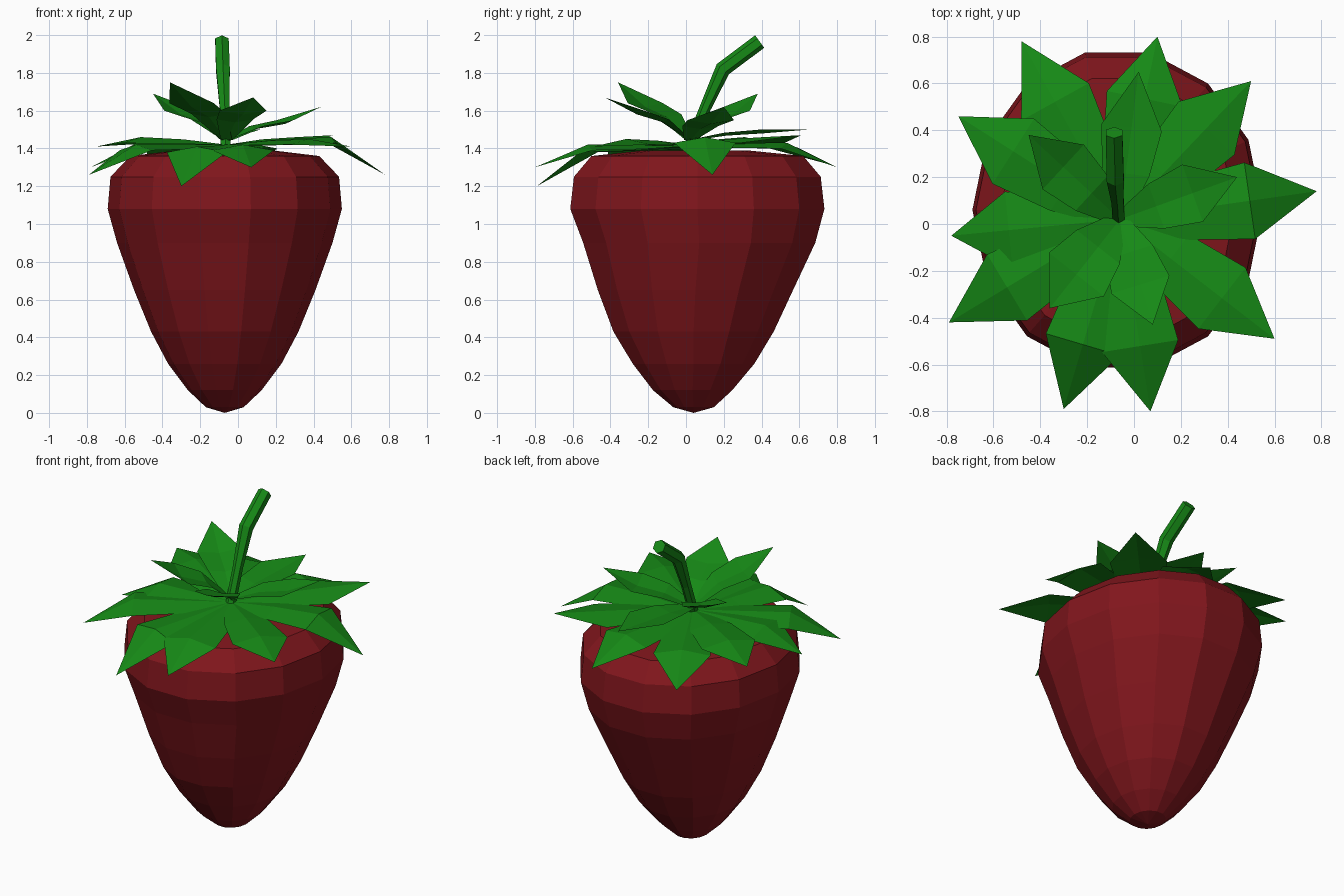
import bpy, math
from mathutils import Vector

if "Cube" in bpy.data.objects:
    bpy.data.objects.remove(bpy.data.objects["Cube"])


def material(name, rgb):
    m = bpy.data.materials.new(name)
    m.diffuse_color = (*rgb, 1)
    m.use_nodes = True
    m.node_tree.nodes["Principled BSDF"].inputs["Base Color"].default_value = m.diffuse_color
    return m


RED = material("berry_red", (0.22, 0.008, 0.012))
GREEN = material("leaf_green", (0.008, 0.25, 0.008))


def make(name, verts, faces, mat):
    me = bpy.data.meshes.new(name)
    me.from_pydata(verts, [], faces)
    me.materials.append(mat)
    ob = bpy.data.objects.new(name, me)
    bpy.context.collection.objects.link(ob)
    return ob


def loft(rings, n):
    """Side quads between consecutive rings of n vertices."""
    return [(r * n + i, r * n + (i + 1) % n, (r + 1) * n + (i + 1) % n, (r + 1) * n + i)
            for r in range(rings - 1) for i in range(n)]


# Berry body: elliptical rings (z, centre y, x radius, y radius)
PROFILE = [(0.03, 0.04, 0.10, 0.11), (0.12, 0.035, 0.195, 0.215),
           (0.26, 0.04, 0.30, 0.33), (0.43, 0.04, 0.39, 0.435),
           (0.65, 0.05, 0.48, 0.53), (0.90, 0.07, 0.57, 0.63),
           (1.08, 0.06, 0.62, 0.69), (1.25, 0.06, 0.605, 0.67),
           (1.36, 0.06, 0.50, 0.575), (1.39, 0.05, 0.25, 0.28)]
N = 14
verts = [(-0.07 + rx * math.cos(math.tau * i / N),
          cy + ry * math.sin(math.tau * i / N), z)
         for z, cy, rx, ry in PROFILE for i in range(N)]
faces = loft(len(PROFILE), N)
tip, top = len(verts), len(verts) + 1
last = (len(PROFILE) - 1) * N
verts += [(-0.07, 0.04, 0.0), (-0.07, 0.05, 1.39)]
for i in range(N):
    j = (i + 1) % N
    faces += [(j, i, tip), (last + i, last + j, top)]
make("berry", verts, faces, RED)


# Leaves: folded blade from the crown centre through a wide middle to a point
def leaf(name, tip, mid_z, half, fold, base_z=1.42, wide=0.66):
    base = Vector((-0.06, 0.02, base_z))
    end = Vector(tip)
    run = Vector((end.x - base.x, end.y - base.y, 0))
    side = Vector((-run.y, run.x, 0)).normalized()
    vs = []
    rise = mid_z - base_z
    for t, w, h in ((0.0, 0.25, 0.0), (wide * 0.5, 0.78, 0.7), (wide, 1.0, 1.0)):
        c = base + run * t + Vector((0, 0, rise * h))
        drop = Vector((0, 0, fold * w))
        vs += [c - side * half * w - drop, c, c + side * half * w - drop]
    vs.append(end)
    fs = [(0, 3, 4, 1), (1, 4, 5, 2), (3, 6, 7, 4), (4, 7, 8, 5), (6, 9, 7), (7, 9, 8)]
    make(name, vs, fs, GREEN)


# (tip x, y, z, ridge height at the widest point)
LOWER = [(0.78, 0.14, 1.26, 1.46), (0.50, 0.61, 1.47, 1.46),
         (0.10, 0.80, 1.30, 1.43), (-0.48, 0.78, 1.31, 1.43),
         (-0.75, 0.46, 1.41, 1.46), (-0.78, -0.05, 1.30, 1.43),
         (-0.79, -0.42, 1.26, 1.42), (-0.30, -0.79, 1.20, 1.41),
         (0.07, -0.80, 1.30, 1.42), (0.60, -0.49, 1.41, 1.45)]
for k, (x, y, z, mz) in enumerate(LOWER):
    leaf(f"lower_leaf_{k + 1}", (x, y, z), mz, 0.165, 0.03)

UPPER = [(-0.36, -0.36, 1.75, 1.62, 0.15), (0.08, -0.43, 1.67, 1.58, 0.13),
         (0.44, 0.20, 1.62, 1.53, 0.13), (-0.45, 0.38, 1.69, 1.58, 0.13),
         (0.02, 0.65, 1.50, 1.48, 0.13)]
for k, (x, y, z, mz, half) in enumerate(UPPER):
    leaf(f"upper_leaf_{k + 1}", (x, y, z), mz, half, -0.02, 1.44, 0.62)

# Stem: six-sided tube bent towards the back
PATH = [(Vector((-0.065, 0.02, 1.41)), 0.03, 22), (Vector((-0.07, 0.10, 1.61)), 0.03, 24),
        (Vector((-0.08, 0.195, 1.82)), 0.042, 40), (Vector((-0.085, 0.39, 1.966)), 0.041, 54)]
S = 6
verts = []
for c, r, lean in PATH:
    a = math.radians(lean)
    u, v = Vector((1, 0, 0)), Vector((0, math.cos(a), -math.sin(a)))
    for i in range(S):
        t = math.tau * (i + 0.5) / S
        verts.append(c + u * r * math.cos(t) + v * r * math.sin(t))
end = (len(PATH) - 1) * S
make("stem", verts, loft(len(PATH), S) + [tuple(range(S))[::-1], tuple(range(end, end + S))], GREEN)
